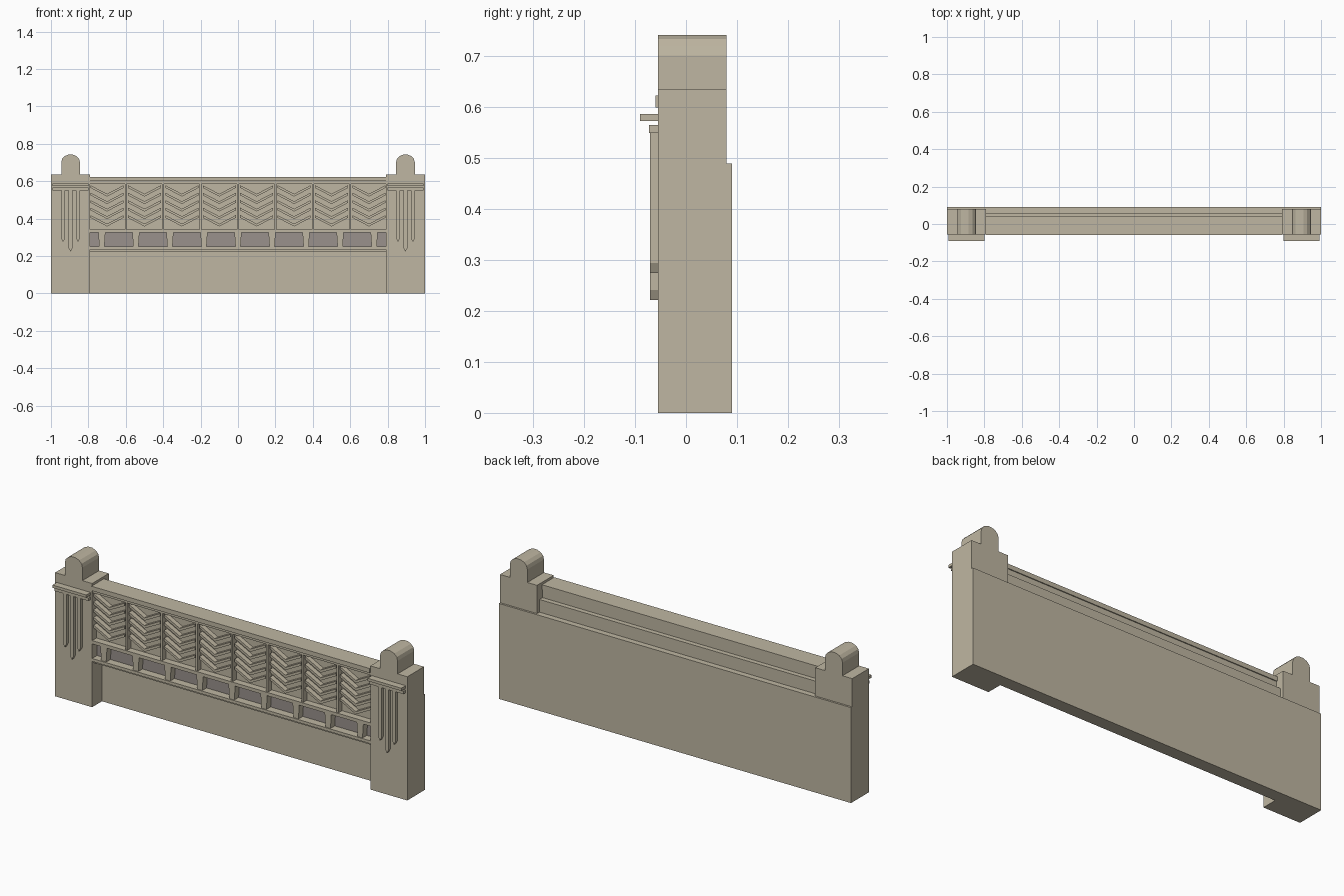
import bpy, bmesh, math

if "Cube" in bpy.data.objects:
    bpy.data.objects.remove(bpy.data.objects["Cube"])


def material(name, rgb):
    m = bpy.data.materials.new(name)
    m.use_nodes = True
    m.diffuse_color = (*rgb, 1)
    bsdf = next(n for n in m.node_tree.nodes if n.type == "BSDF_PRINCIPLED")
    bsdf.inputs["Base Color"].default_value = (*rgb, 1)
    return m


stone = material("sandstone", (0.52, 0.47, 0.36))
shade = material("grey recess", (0.32, 0.283, 0.263))


def prism(name, outlines, y0, y1, mat=stone):
    """Extrude one or more front (x, z) outlines from y0 back to y1."""
    bm = bmesh.new()
    for pts in outlines:
        face = bm.faces.new([bm.verts.new((x, y0, z)) for x, z in pts])
        ext = bmesh.ops.extrude_face_region(bm, geom=[face], use_keep_orig=True)
        moved = [g for g in ext["geom"] if isinstance(g, bmesh.types.BMVert)]
        bmesh.ops.translate(bm, vec=(0, y1 - y0, 0), verts=moved)
    bmesh.ops.recalc_face_normals(bm, faces=bm.faces)
    mesh = bpy.data.meshes.new(name)
    bm.to_mesh(mesh)
    bm.free()
    mesh.materials.append(mat)
    obj = bpy.data.objects.new(name, mesh)
    bpy.context.collection.objects.link(obj)
    return obj


def rect(x0, x1, z0, z1):
    return [(x0, z0), (x1, z0), (x1, z1), (x0, z1)]


def band(name, z0, z1, y0, y1, mat=stone):
    """Full-width course between the two posts."""
    return prism(name, [rect(-INNER, INNER, z0, z1)], y0, y1, mat)


INNER = 0.79       # inner face of the posts
MID = 0.895        # post centre line
FRONT = -0.055     # front face of the posts

# Wall courses
prism("back_slab", [rect(-1, 1, 0, 0.49)], 0.08, 0.09)
band("base_wall", 0, 0.222, 0.025, 0.08)
band("lower_step", 0.222, 0.235, -0.04, 0.08)
band("lower_rail", 0.235, 0.25, FRONT, 0.08)
band("recess_wall", 0.25, 0.325, -0.01, 0.08)
band("recess_panel", 0.25, 0.325, -0.015, -0.01, shade)
band("middle_rail", 0.325, 0.342, FRONT, 0.08)
band("chevron_wall", 0.342, 0.49, -0.02, 0.08)
band("upper_wall", 0.49, 0.585, -0.02, 0.035)
band("back_step", 0.49, 0.555, 0.035, 0.06)
band("cap_moulding", 0.585, 0.60, -0.05, 0.035)
band("cap", 0.60, 0.623, -0.06, 0.04)

# Short tapered piers in front of the recess
piers = []
for i in range(-4, 5):
    x = i * 0.182
    piers.append([(x - 0.014, 0.25), (x + 0.014, 0.25),
                  (x + 0.019, 0.325), (x - 0.019, 0.325)])
prism("recess_piers", piers, -0.05, -0.015)

# Panel dividers and rows of chevrons
prism("panel_dividers",
      [rect(i * 0.2 - 0.005, i * 0.2 + 0.005, 0.342, 0.585) for i in range(-3, 4)],
      -0.05, -0.02)
chevrons = []
for i in range(8):
    x = (i - 3.5) * 0.2
    for row in range(5):
        z = 0.578 - row * 0.04
        chevrons.append([(x - 0.088, z), (x, z - 0.046), (x + 0.088, z),
                         (x + 0.088, z - 0.014), (x, z - 0.06), (x - 0.088, z - 0.014)])
prism("chevrons", chevrons, -0.045, -0.02)

# Posts, mirrored to both ends
for side, s in (("left", 1), ("right", -1)):
    c = s * MID
    prism(side + "_post", [rect(c - 0.105, c + 0.105, 0, 0.635)], FRONT, 0.08)

    # Rounded crest
    arch = [(c - 0.05, 0.635), (c + 0.05, 0.635)]
    for k in range(8):
        a = math.pi * k / 7
        arch.append((c + 0.05 * math.cos(a), 0.702 + 0.041 * math.sin(a)))
    prism(side + "_post_crest", [arch], FRONT, 0.08)

    # Ledges across the front
    prism(side + "_post_upper_ledge", [rect(c - 0.096, c + 0.096, 0.573, 0.587)], -0.09, FRONT)
    prism(side + "_post_lower_ledge", [rect(c - 0.096, c + 0.096, 0.55, 0.565)], -0.073, FRONT)

    # Three pointed hanging strips
    strips = []
    for dx, tip in ((-0.04, 0.275), (0, 0.222), (0.04, 0.275)):
        x = c + dx
        strips.append([(x - 0.01, 0.55), (x - 0.01, tip + 0.019), (x, tip),
                       (x + 0.01, tip + 0.019), (x + 0.01, 0.55)])
    prism(side + "_post_strips", strips, -0.071, FRONT)
